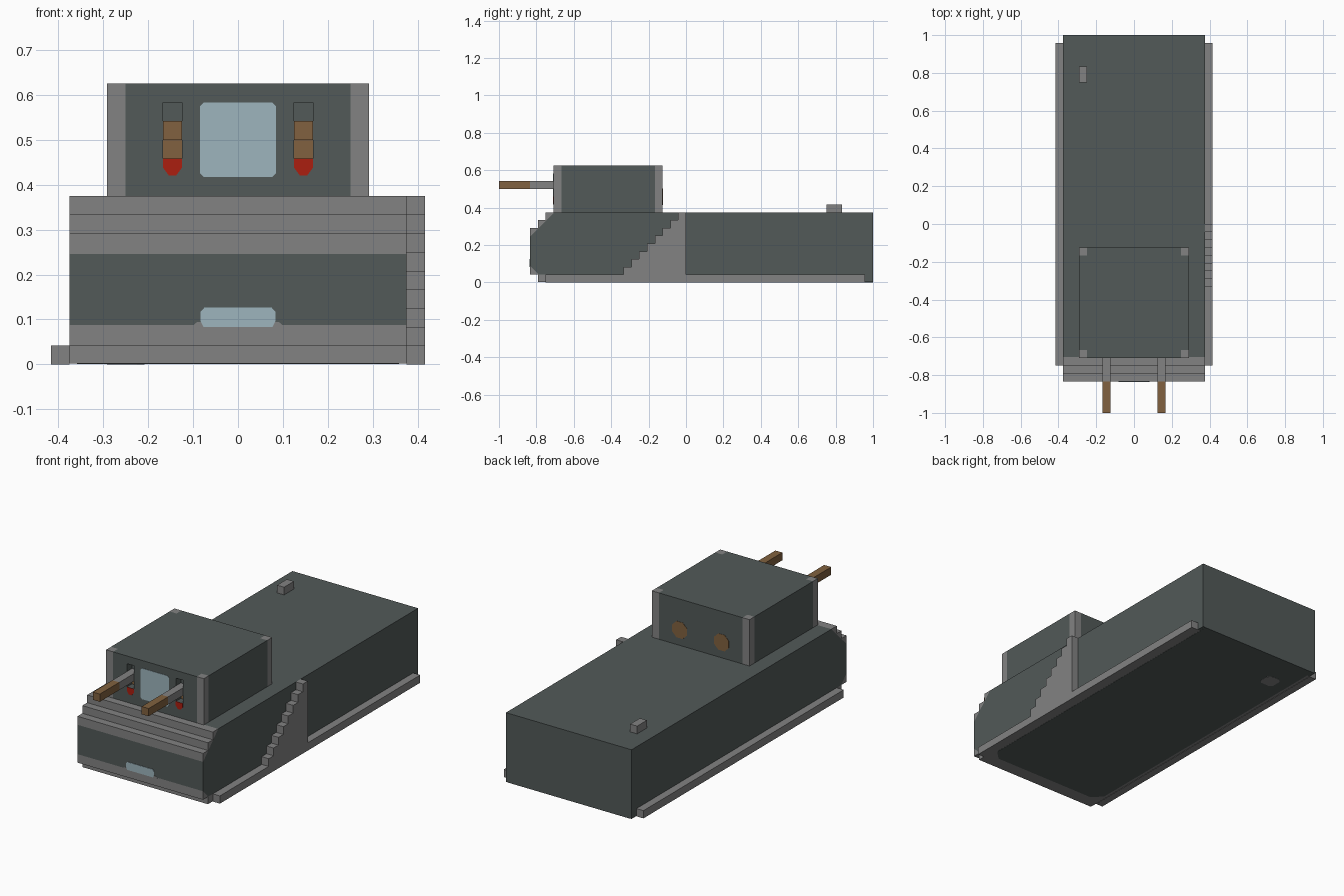
import bpy, bmesh
from mathutils import Vector

U = 1 / 24  # one block of the model's grid

cube = bpy.data.objects.get("Cube")
if cube:
    bpy.data.objects.remove(cube, do_unlink=True)


def material(name, rgb):
    m = bpy.data.materials.new(name)
    m.use_nodes = True
    m.diffuse_color = (*rgb, 1)
    m.node_tree.nodes["Principled BSDF"].inputs["Base Color"].default_value = (*rgb, 1)
    return m


green = material("dark_green_grey", (0.084, 0.101, 0.098))
grey = material("mid_grey", (0.225, 0.225, 0.225))
blue = material("pale_blue_glass", (0.34, 0.46, 0.51))
brown = material("bronze_brown", (0.22, 0.12, 0.05))
red = material("signal_red", (0.41, 0.013, 0.005))


def prism(points, axis, lo, hi):
    """Extrude a 2D outline along an axis, in block units."""
    bm = bmesh.new()
    rings = []
    for d in (lo, hi):
        ring = []
        for p in points:
            co = list(p)
            co.insert(axis, d)
            ring.append(bm.verts.new(co))
        rings.append(ring)
        bm.faces.new(ring)
    n = len(points)
    for i in range(n):
        j = (i + 1) % n
        bm.faces.new((rings[0][i], rings[0][j], rings[1][j], rings[1][i]))
    bmesh.ops.recalc_face_normals(bm, faces=bm.faces)
    return bm


def rect(a0, a1, b0, b1):
    return [(a0, b0), (a1, b0), (a1, b1), (a0, b1)]


def clipped(a0, a1, b0, b1, c):
    """Rectangle outline with clipped corners."""
    return [(a0 + c, b0), (a1 - c, b0), (a1, b0 + c), (a1, b1 - c),
            (a1 - c, b1), (a0 + c, b1), (a0, b1 - c), (a0, b0 + c)]


def cut(bm, co, normal):
    bmesh.ops.bisect_plane(bm, geom=bm.verts[:] + bm.edges[:] + bm.faces[:],
                           dist=1e-5, plane_co=co, plane_no=normal)


def finish(name, bm, mats, rule=None):
    if rule:
        for f in bm.faces:
            f.material_index = rule(f.calc_center_median(), f.normal)
    bmesh.ops.scale(bm, vec=(U, U, U), verts=bm.verts)
    me = bpy.data.meshes.new(name)
    bm.to_mesh(me)
    bm.free()
    for m in mats:
        me.materials.append(m)
    ob = bpy.data.objects.new(name, me)
    bpy.context.collection.objects.link(ob)


# Hull with a stepped nose; grey beyond the two slanted nose lines
hull = prism([(-20, 1), (24, 1), (24, 9), (-18, 9), (-18, 8), (-19, 8),
              (-19, 7), (-20, 7)], 0, -9, 9)
cut(hull, (0, -16.9, 9), (0, 1, -1))
cut(hull, (0, -19.9, 2), (0, 1, 1))
finish("hull", hull, [green, grey],
       lambda c, n: 0 if c.y - c.z > -25.9 and c.y + c.z > -17.9 else 1)

# Base course under the hull, with its last block in the hull colour
base = prism(rect(-19, 24, 0.04, 1), 0, -9, 9)
cut(base, (0, 23, 0), (0, 1, 0))
finish("base", base, [green, grey], lambda c, n: 0 if c.y > 23 else 1)
finish("underside_panel",
       prism([(-8.6, 24), (-8.6, -16), (-7.4, -17.2), (7.4, -17.2),
              (8.6, -16), (8.6, 24)], 2, 0.02, 0.1), [green])
finish("underside_patch", prism(clipped(-7, -5, 18, 20, 0.4), 2, 0, 0.1), [grey])

# Side rails
for side, x in (("left", 9), ("right", -10)):
    finish(side + "_rail", prism(rect(-18, 23, 0, 1), 0, x, x + 1), [grey])

# Staircase on one side
steps = [(0, 1), (0, 9)]
for i in range(8):
    steps += [(-1 - i, 9 - i), (-1 - i, 8 - i)]
finish("staircase", prism(steps, 0, 9, 10), [grey])

# Deck block near the stern
finish("deck_block", prism(rect(18, 20, 9, 10), 0, -7, -6), [grey])

# Turret with grey corner posts and two gun slots
turret = prism(rect(-17, -3, 9, 15), 0, -7, 7)
for x in (3, 4, 6):
    for s in (-1, 1):
        cut(turret, (s * x, 0, 0), (1, 0, 0))
for y in (-16, -4):
    cut(turret, (0, y, 0), (0, 1, 0))
for z in (11, 12, 13, 14):
    cut(turret, (0, 0, z), (0, 0, 1))
slots = []
for f in turret.faces:
    c = f.calc_center_median()
    if c.y < -16.9 and 3 < abs(c.x) < 4 and 11 < c.z < 14:
        slots.append(f)
moved = bmesh.ops.extrude_face_region(turret, geom=slots)["geom"]
slots = [f for f in slots if f.is_valid]
if slots:
    bmesh.ops.delete(turret, geom=slots, context='FACES_ONLY')
bmesh.ops.translate(turret, vec=Vector((0, 1, 0)),
                    verts=[v for v in moved if isinstance(v, bmesh.types.BMVert)])
bmesh.ops.recalc_face_normals(turret, faces=turret.faces)


def turret_colour(c, n):
    if abs(c.x) > 6 and (c.y < -16 or c.y > -4):
        return 1
    slot_back = n.y < -0.5 and -16.5 < c.y < -15.5
    return 2 if slot_back and c.z < 13 else 0


finish("turret", turret, [green, grey, brown], turret_colour)

# Guns, red markers and rear discs, one set per side
for side, s in (("left", 1), ("right", -1)):
    gun = prism(rect(-24, -16, 12, 13), 0, *sorted((3 * s, 4 * s)))
    cut(gun, (0, -20, 0), (0, 1, 0))
    finish(side + "_gun", gun, [brown, grey], lambda c, n: 0 if c.y < -20 else 1)
    marker = [(3, 11), (4, 11), (4, 10.5), (3.7, 10.1), (3.3, 10.1), (3, 10.5)]
    finish(side + "_marker", prism([(s * x, z) for x, z in marker], 1, -17.04, -16.95), [red])
    finish(side + "_rear_disc",
           prism(clipped(3 * s - 1.05, 3 * s + 1.05, 9.95, 12.05, 0.6), 1, -3.05, -2.96), [brown])

# Windows
finish("turret_window", prism(clipped(-2.03, 2.03, 10, 14, 0.2), 1, -17.04, -16.95), [blue])
finish("nose_window_sill",
       prism([(-2.5, 2), (2.5, 2), (2.2, 2.25), (-2.2, 2.25)], 1, -20.03, -19.95), [grey])
finish("nose_window",
       prism([(-1.85, 2), (1.85, 2), (2, 2.3), (2, 2.8), (1.8, 3.03),
              (-1.8, 3.03), (-2, 2.8), (-2, 2.3)], 1, -20.06, -19.95), [blue])
